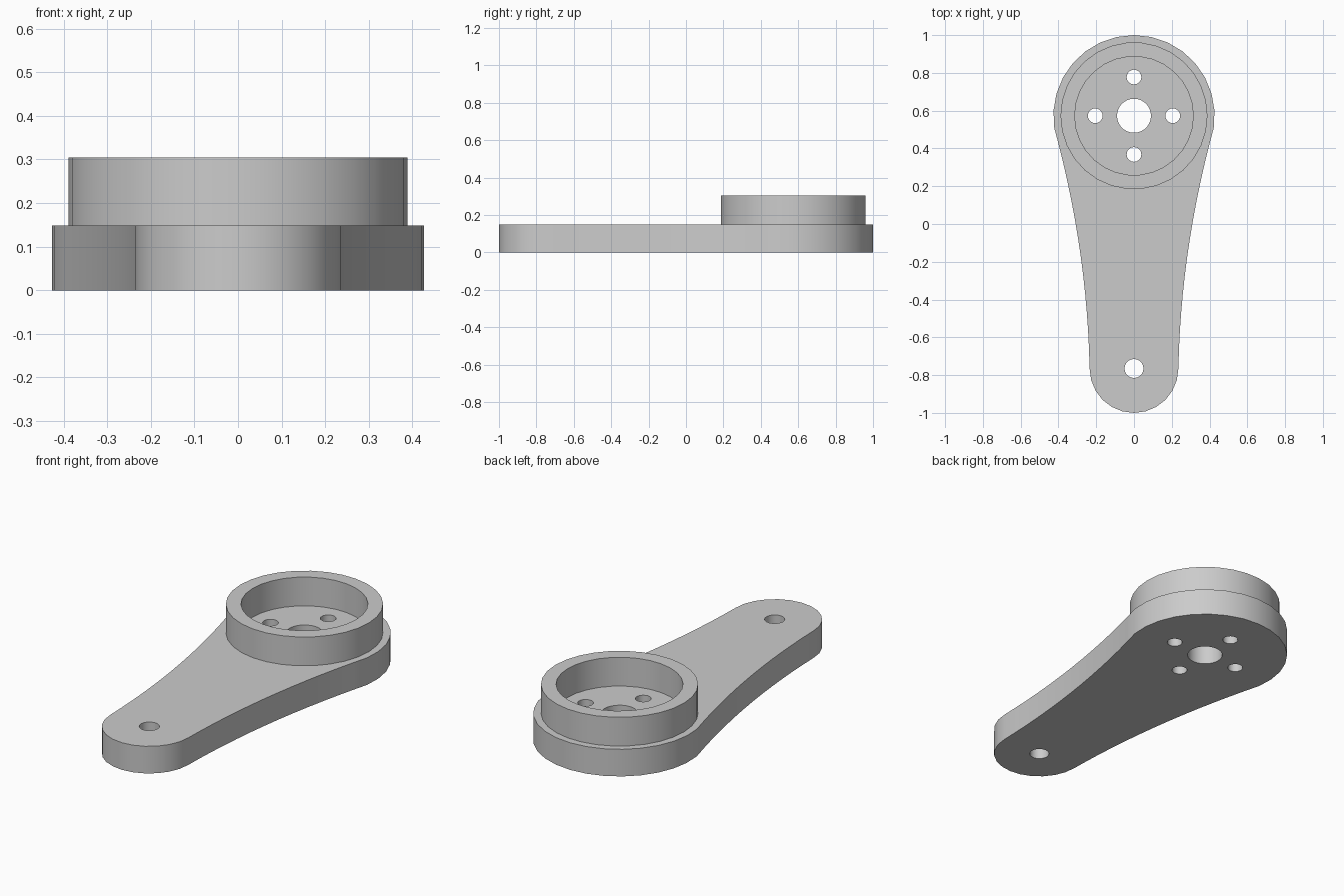
import bpy, bmesh
from math import sin, cos, pi, radians
from mathutils import Vector

cube = bpy.data.objects.get("Cube")
if cube:
    bpy.data.objects.remove(cube)

HEAD_Y, TIP_Y = 0.573, -0.765      # pivot centres along the arm
HEAD_R, TIP_R = 0.427, 0.235
ARM_TOP, RIM_TOP = 0.148, 0.305

grey = bpy.data.materials.new("plain grey")
grey.use_nodes = True
grey.diffuse_color = (0.6, 0.6, 0.6, 1)
grey.node_tree.nodes["Principled BSDF"].inputs["Base Color"].default_value = (0.6, 0.6, 0.6, 1)


def arc(x, y, r, start, end, steps):
    """Points on an arc, both ends included (degrees)."""
    angles = [radians(start + (end - start) * i / steps) for i in range(steps + 1)]
    return [Vector((x + r * cos(a), y + r * sin(a), 0)) for a in angles]


def circle(x, y, r, sides):
    return arc(x, y, r, 0, 360, sides)[:-1]


def plate(name, loops, bottom, top):
    """Fill an outline with holes and extrude it upwards."""
    bm = bmesh.new()
    for loop in loops:
        verts = [bm.verts.new((p.x, p.y, bottom)) for p in loop]
        for i, v in enumerate(verts):
            bm.edges.new((v, verts[i - 1]))
    bmesh.ops.triangle_fill(bm, use_beauty=True, use_dissolve=False, edges=bm.edges[:])
    extruded = bmesh.ops.extrude_face_region(bm, geom=bm.faces[:], use_keep_orig=True)
    raised = [g for g in extruded["geom"] if isinstance(g, bmesh.types.BMVert)]
    bmesh.ops.translate(bm, verts=raised, vec=(0, 0, top - bottom))
    bmesh.ops.recalc_face_normals(bm, faces=bm.faces[:])
    mesh = bpy.data.meshes.new(name)
    bm.to_mesh(mesh)
    bm.free()
    mesh.materials.append(grey)
    obj = bpy.data.objects.new(name, mesh)
    bpy.context.collection.objects.link(obj)
    bpy.ops.object.select_all(action="DESELECT")
    obj.select_set(True)
    bpy.context.view_layer.objects.active = obj
    bpy.ops.object.shade_smooth_by_angle(angle=radians(30))
    return obj


# Arm outline: round head, round tip, gently concave flanks
head = arc(0, HEAD_Y, HEAD_R, -21, 201, 18)
tip = arc(0, TIP_Y, TIP_R, 180, 360, 12)
flank = []
for i in range(1, 12):
    t = i / 12
    p = tip[-1].lerp(head[0], t)
    p.x -= 0.14 * t * (1 - t)
    flank.append(p)
mirrored = [Vector((-p.x, p.y, 0)) for p in reversed(flank)]
outline = head + mirrored + tip + flank

# Shaft hole, four screw holes around it, and the hole in the tip
holes = [circle(0, HEAD_Y, 0.09, 28), circle(0, TIP_Y, 0.05, 24)]
for k in range(4):
    a = k * pi / 2
    holes.append(circle(0.205 * cos(a), HEAD_Y + 0.205 * sin(a), 0.039, 20))

plate("arm", [outline] + holes, 0, ARM_TOP)

# Raised collar on the head
plate("collar", [circle(0, HEAD_Y, 0.389, 30), circle(0, HEAD_Y, 0.314, 30)], ARM_TOP, RIM_TOP)
